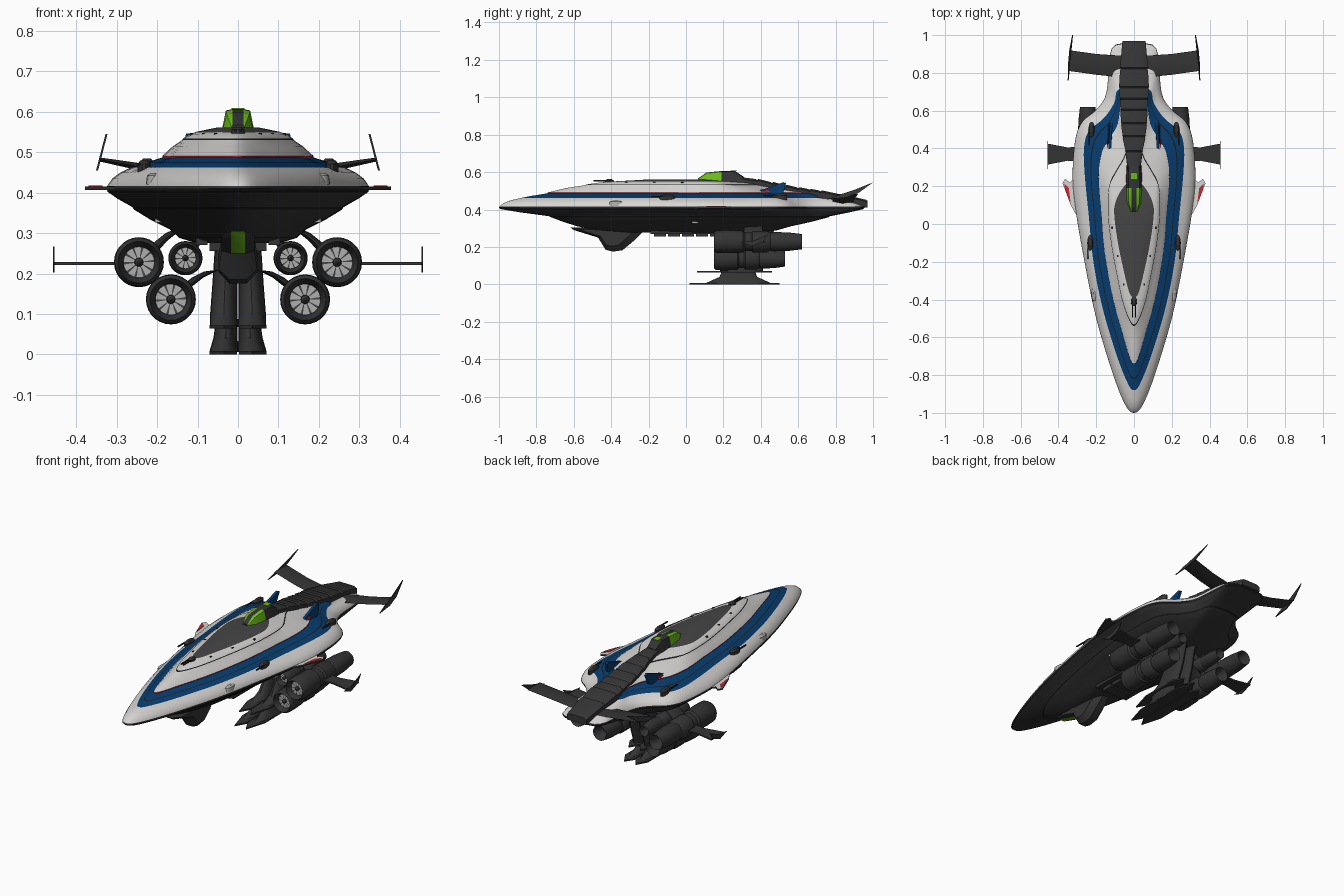
import bpy, bmesh, math
from mathutils import Vector

if "Cube" in bpy.data.objects:
    bpy.data.objects.remove(bpy.data.objects["Cube"])

def mat(name, *c):
    m = bpy.data.materials.new(name)
    m.diffuse_color = (*c, 1)
    m.use_nodes = True
    m.node_tree.nodes["Principled BSDF"].inputs["Base Color"].default_value = m.diffuse_color
    return m

WHITE = mat("hull white", .67, .66, .64)
BLUE = mat("stripe blue", .002, .046, .16)
DARK = mat("dark hull", .034, .034, .034)
GREY = mat("deck grey", .06, .06, .06)
BLACK = mat("black line", .012, .012, .012)
GREEN = mat("green glass", .15, .52, .01)
RED = mat("red trim", .6, .02, .03)
LIGHT = mat("fan grey", .42, .42, .42)

def make(name, verts, faces, mats, rule=None):
    me = bpy.data.meshes.new(name)
    me.from_pydata([tuple(v) for v in verts], [], faces)
    for m in mats if isinstance(mats, (list, tuple)) else [mats]:
        me.materials.append(m)
    bm = bmesh.new()
    bm.from_mesh(me)
    bmesh.ops.recalc_face_normals(bm, faces=bm.faces)
    bm.to_mesh(me)
    bm.free()
    if rule:
        for p in me.polygons:
            p.material_index = rule(p)
    ob = bpy.data.objects.new(name, me)
    bpy.context.collection.objects.link(ob)
    return ob

def loft(name, secs, mats, rule=None):
    """Skin closed sections of equal point count and cap both ends."""
    n = len(secs[0])
    faces = [(k*n+i, k*n+(i+1) % n, (k+1)*n+(i+1) % n, (k+1)*n+i)
             for k in range(len(secs)-1) for i in range(n)]
    faces += [tuple(range(n)), tuple(range((len(secs)-1)*n, len(secs)*n))]
    return make(name, [p for s in secs for p in s], faces, mats, rule)

def oval(cx, cy, z, rx, ry, n=20):
    return [(cx+rx*math.cos(2*math.pi*i/n), cy+ry*math.sin(2*math.pi*i/n), z) for i in range(n)]

def lathe(name, prof, cx, cz, mats, n=28, rule=None):
    """Round body along y from (y, radius) pairs."""
    return loft(name, [[(cx+r*math.cos(2*math.pi*i/n), y, cz+r*math.sin(2*math.pi*i/n))
                        for i in range(n)] for y, r in prof], mats, rule)

def plate(name, xy, z0, z1, mats, rule=None):
    return loft(name, [[(x, y, z) for x, y in xy] for z in (z0, z1)], mats, rule)

def side_plate(name, yz, x0, x1, mats, lean=0):
    zb = min(z for _, z in yz)
    return loft(name, [[(x+lean*(z-zb), y, z) for y, z in yz] for x in (x0, x1)], mats)

def box(name, x, y, z, sx, sy, sz, mats):
    return plate(name, [(x-sx, y-sy), (x+sx, y-sy), (x+sx, y+sy), (x-sx, y+sy)], z-sz, z+sz, mats)

# ---- main hull: stacked plan outlines, each given as (y, half width)
RIM = [(-1, 0), (-.96, .045), (-.8, .11), (-.5, .2), (-.2, .262), (.08, .31), (.25, .325),
       (.44, .312), (.54, .275), (.61, .195), (.7, .145), (.93, .118), (.95, 0)]
BAND_OUT = [(-.88, 0), (-.85, .03), (-.7, .09), (-.45, .165), (-.2, .215), (.05, .24), (.25, .26),
            (.4, .265), (.49, .24), (.56, .16), (.64, .105), (.71, .085), (.72, 0)]
BAND_IN = [(-.74, 0), (-.71, .022), (-.58, .06), (-.4, .11), (-.15, .155), (.05, .172), (.25, .187),
           (.38, .17), (.46, .125), (.52, .09), (.6, .075), (.68, .065), (.7, 0)]
SHOULDER = [(-.54, 0), (-.51, .025), (-.42, .058), (-.3, .085), (-.12, .118), (.05, .137), (.2, .132),
            (.28, .095), (.33, .065), (.36, .05), (.39, .04), (.41, .03), (.42, 0)]
DECK = [(-.39, 0), (-.37, .022), (-.3, .042), (-.2, .065), (-.1, .085), (0, .1), (.08, .105),
        (.13, .093), (.17, .073), (.2, .052), (.22, .035), (.24, .02), (.25, 0)]
CHINE = [(-.72, 0), (-.7, .04), (-.6, .1), (-.4, .16), (-.15, .21), (.1, .245), (.3, .257),
         (.44, .25), (.52, .22), (.58, .165), (.66, .12), (.74, .095), (.76, 0)]
BELLY = [(-.58, 0), (-.56, .035), (-.45, .08), (-.3, .11), (-.1, .14), (.1, .165), (.25, .17),
         (.35, .16), (.42, .14), (.48, .11), (.52, .08), (.55, .05), (.56, 0)]

def mix(a, b, t):
    return [(p[0]+(q[0]-p[0])*t, p[1]+(q[1]-p[1])*t) for p, q in zip(a, b)]

def scale(a, s, cy=.05):
    return [(cy+(y-cy)*s, x*s) for y, x in a]

def outline(half, z, k=4):
    """Smooth closed outline through the half-plan points."""
    p = [Vector((x, y)) for y, x in half]
    p = [Vector((-p[1].x, p[1].y))] + p + [Vector((-p[-2].x, p[-2].y))]
    out = []
    for i in range(1, len(p)-2):
        a, b, c, d = p[i-1:i+3]
        for j in range(k):
            t = j/k
            out.append(.5*(2*b+(c-a)*t+(2*a-5*b+4*c-d)*t*t+(3*b-a-3*c+d)*t**3))
    out.append(p[-2])
    return [(v.x, v.y, z) for v in out] + [(-v.x, v.y, z) for v in out[-2:0:-1]]

# every ring: outline, height, colour index of the strip above it
HULL_MATS = [WHITE, BLUE, DARK, GREY, BLACK, RED]
RINGS = [(scale(BELLY, .62), .276, 2), (scale(BELLY, .85), .288, 2), (BELLY, .31, 2),
         (mix(BELLY, CHINE, .55), .334, 2), (CHINE, .358, 4), (scale(CHINE, 1.015), .364, 2),
         (mix(CHINE, RIM, .6), .385, 2), (scale(RIM, .992), .402, 4), (RIM, .41, 2),
         (scale(RIM, .997), .416, 0), (mix(RIM, BAND_OUT, .22), .435, 0), (mix(RIM, BAND_OUT, .55), .45, 0),
         (BAND_OUT, .462, 1), (mix(BAND_OUT, BAND_IN, .42), .474, 4), (mix(BAND_OUT, BAND_IN, .48), .475, 1),
         (BAND_IN, .487, 5), (scale(BAND_IN, .999), .491, 0), (mix(BAND_IN, SHOULDER, .5), .515, 0),
         (SHOULDER, .53, 4), (scale(SHOULDER, .985), .534, 0), (mix(SHOULDER, DECK, .5), .544, 0),
         (DECK, .55, 3), (scale(DECK, .5, 0), .561, 3)]
secs = [outline(h, z) for h, z, _ in RINGS]
n = len(secs[0])
loft("hull", secs, HULL_MATS, lambda p: RINGS[p.index//n][2] if p.index < n*(len(RINGS)-1)
     else (2 if p.index == n*(len(RINGS)-1) else 3))

# ---- ribbed dorsal spine running to the tail
SPINE = [(.27, .032, .575), (.38, .045, .563), (.46, .06, .547), (.53, .068, .532), (.6, .072, .519),
         (.66, .075, .51), (.72, .079, .502), (.82, .074, .484), (.97, .062, .452)]
for i, ((y0, w0, z0), (y1, w1, z1)) in enumerate(zip(SPINE, SPINE[1:])):
    sec = lambda y, w, z: [(-w, y, .41), (-w, y, z-.009), (-w*.7, y, z), (w*.7, y, z), (w, y, z-.009), (w, y, .41)]
    loft(f"spine_segment_{i}", [sec(y0, w0*.97, z0-.005), sec(y0+.008, w0, z0), sec(y1-.008, w1, z1),
                                sec(y1, w1*.97, z1-.005)], DARK)

# ---- canopy on top of the deck
def canopy_sec(y, wb, wt, z):
    return [(-wb, y, .54), (-wt, y, z-.004), (-.013, y, z), (.013, y, z), (wt, y, z-.004), (wb, y, .54)]
loft("canopy", [canopy_sec(.065, .02, .016, .567), canopy_sec(.11, .042, .028, .598), canopy_sec(.19, .043, .03, .606),
                canopy_sec(.26, .043, .03, .607), canopy_sec(.31, .04, .026, .574)], [DARK, GREEN],
     lambda p: int(p.center.y < .19 and abs(p.center.x) > .01 and p.center.z < .605))
box("canopy_rear_light", 0, .255, .607, .016, .018, .002, GREEN)

# ---- chin pod with green window
CHIN = [(-.62, .305), (-.6, .29), (-.47, .25), (-.43, .185), (-.39, .175), (-.34, .182), (-.27, .24), (-.22, .29)]
loft("chin_pod", [[(x*(.85 if z > .245 else 1), -.42+(y+.42)*s, .27+(z-.27)*s) for y, z in CHIN]
                  for x, s in ((-.048, .7), (-.021, 1), (.021, 1), (.048, .7))], [DARK, GREEN],
     lambda p: int(p.center.y < -.49 and p.center.z < .3 and abs(p.center.x) < .015))

# ---- belly machinery
for i in range(6):
    box(f"belly_rib_{i}", 0, -.14+i*.075, .272, .07, .032, .016, DARK)
for s in (-1, 1):
    box("belly_rail", s*.09, .05, .282, .014, .24, .012, DARK)

# ---- twin ventral pylons and foot
for s in (-1, 1):
    loft("ventral_pylon", [oval(s*cx, cy, z, rx, ry) for z, cx, cy, rx, ry in
         ((.31, .04, .38, .045, .1), (.27, .029, .38, .028, .085), (.18, .032, .37, .031, .075),
          (.1, .035, .33, .034, .085), (.068, .035, .29, .035, .12))], DARK)
    loft("foot", [oval(s*cx, .28, z, rx, ry) for z, cx, rx, ry in
         ((.068, .029, .028, .09), (.04, .031, .03, .1), (.006, .035, .036, .175))], DARK)
    for nm, z, y0, y1 in (("foot_collar", .068, .06, .46), ("foot_base", .004, .02, .5)):
        plate(nm, [(s*.002, y0+.06), (s*.035, y0), (s*.07, y0+.12), (s*.07, y1-.06), (s*.035, y1), (s*.002, y1-.05)],
              z-.004, z+.004, DARK)

# ---- engine pods: (fraction of length, fraction of radius)
ENGINE = [(.12, .62), (.05, .72), (0, .86), (.03, 1), (.15, 1.03), (.33, .97), (.35, .82), (.42, .82), (.44, .95),
          (.6, .95), (.64, .8), (.68, .86), (.85, .82), (1, .68), (.97, .58), (.85, .3)]
for s in (-1, 1):
    for nm, x, z, r, y0, ln in (("outer", .245, .228, .06, .15, .47), ("lower", .166, .136, .06, .15, .38),
                                ("inner", .13, .238, .041, .2, .36)):
        lathe(nm+"_engine", [(y0+t*ln, r*k) for t, k in ENGINE], s*x, z, DARK)
        # intake fan: alternating blades round a hub
        fv = [(s*x, y0+.03, z)] + [(s*x+r*.64*math.cos(i*math.pi/20), y0+.03, z+r*.64*math.sin(i*math.pi/20))
                                   for i in range(40)]
        make(nm+"_fan", fv, [(0, i+1, (i+1) % 40+1) for i in range(40)], [LIGHT, GREY], lambda p: int(p.index % 4 == 0))
        lathe(nm+"_fan_hub", [(y0+.012, r*.05), (y0+.02, r*.17), (y0+.04, r*.2)], s*x, z, DARK, 16)
    # curved struts
    for nm, path in (("outer", [(.12, .32), (.165, .3), (.19, .28), (.225, .24)]),
                     ("lower", [(.03, .21), (.07, .205), (.1, .19), (.15, .15)]),
                     ("inner", [(.08, .3), (.1, .28), (.13, .245)])):
        loft(nm+"_strut", [oval(s*x, .36, z, .014, .05, 14) for x, z in path], DARK)
    # outer engine winglet and tip needle
    plate("engine_wing", [(s*.295, .33), (s*.35, .335), (s*.455, .315), (s*.455, .425), (s*.35, .405), (s*.295, .41)],
          .221, .229, DARK)
    side_plate("engine_wing_tip", [(.29, .224), (.35, .203), (.41, .225), (.44, .267), (.36, .232)],
               s*.454, s*.458, DARK)

# ---- tail wings with swept tip blades
    loft("tail_wing", [[(s*x, y0, z), (s*x, (y0+y1)/2, z+h), (s*x, y1, z), (s*x, (y0+y1)/2, z-h)] for x, y0, y1, z, h in
         ((.05, .775, .89, .435, .016), (.2, .79, .9, .456, .011), (.342, .81, .92, .482, .005))], DARK)
    side_plate("tail_wing_tip", [(.76, .455), (.85, .463), (.92, .487), (1, .545), (.9, .505), (.83, .482)],
               s*.346, s*.351, DARK, -s*.26)

# ---- blue dorsal fins, side fins, turrets and sensors
    side_plate("dorsal_fin", [(.34, .485), (.45, .52), (.52, .546), (.535, .54), (.52, .49), (.48, .47)],
               s*.125, s*.14, BLUE, -s*.15)
    side_plate("dorsal_fin_trim", [(.36, .487), (.44, .508), (.45, .497), (.4, .485)], s*.14, s*.145, RED, -s*.1)
    plate("side_fin", [(s*.29, .02), (s*.335, .1), (s*.378, .215), (s*.365, .24), (s*.34, .22), (s*.29, .27)],
          .406, .415, [DARK, WHITE], lambda p: int(p.normal.z > .5))
    plate("side_fin_trim", [(s*.335, .11), (s*.364, .18), (s*.37, .215), (s*.345, .19)], .415, .418, RED)
    for y, x, z in ((-.1, .232, .467), (.5, .225, .472)):
        loft("turret", [oval(s*x, y, z+dz, .016*k, .042*k, 14) for dz, k in ((-.02, 1), (.004, 1), (.013, .6))], DARK)
        box("turret_barrel", s*(x+.012), y-.05, z+.003, .003, .035, .003, BLACK)
    loft("hull_sensor", [oval(s*.208, -.37, z, r, r*2.2, 16) for z, r in ((.42, .02), (.442, .017), (.449, .008))], LIGHT)
    box("belly_port", s*.193, .05, .335, .012, .018, .009, LIGHT)
    for i in range(3):
        box(f"deck_marker_{i}", s*(.115-.03*i), -.02-.15*i, .543, .004, .006, .005, BLACK)

# ---- forward deck gun
loft("deck_gun", [oval(0, -.41, z, r, r*1.5, 14) for z, r in ((.535, .018), (.556, .016), (.562, .009))], DARK)
for s in (-1, 1):
    box("deck_gun_barrel", s*.007, -.455, .554, .003, .04, .003, BLACK)

# ---- smooth shading with crisp edges
bpy.ops.object.select_all(action='SELECT')
bpy.context.view_layer.objects.active = bpy.data.objects["hull"]
bpy.ops.object.shade_smooth_by_angle(angle=math.radians(32))
